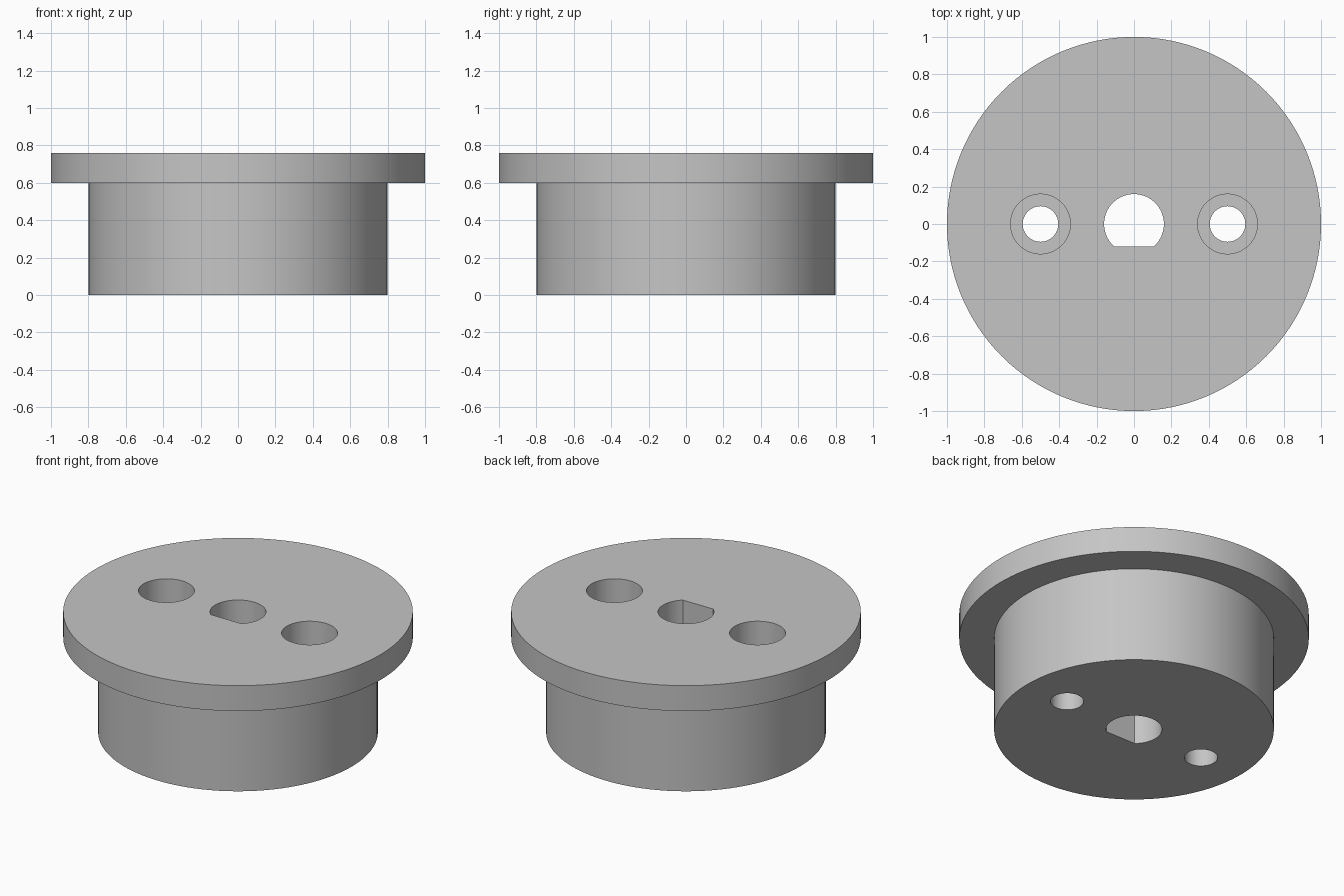
import bpy
import bmesh
import math

if "Cube" in bpy.data.objects:
    bpy.data.objects.remove(bpy.data.objects["Cube"], do_unlink=True)

HEIGHT, FLANGE_BOTTOM = 0.76, 0.60
FLANGE_R, HUB_R = 1.0, 0.80
BORE_R, BORE_FLAT = 0.16, -0.12
SCREW_X, SCREW_R, HEAD_R, HEAD_FLOOR = 0.50, 0.095, 0.16, 0.30
MARGIN = 0.1

grey = bpy.data.materials.new("plain grey")
grey.use_nodes = True
colour = (0.56, 0.56, 0.56, 1)
grey.diffuse_color = colour
grey.node_tree.nodes["Principled BSDF"].inputs["Base Color"].default_value = colour


def finish(name, bm):
    bmesh.ops.recalc_face_normals(bm, faces=bm.faces)
    mesh = bpy.data.meshes.new(name)
    bm.to_mesh(mesh)
    bm.free()
    mesh.materials.append(grey)
    obj = bpy.data.objects.new(name, mesh)
    bpy.context.collection.objects.link(obj)
    return obj


def turned(name, profile, segments, x=0.0):
    """Solid of revolution from (radius, height) points, capped at both ends."""
    bm = bmesh.new()
    angles = [2 * math.pi * i / segments for i in range(segments)]
    rings = [[bm.verts.new((x + r * math.cos(a), r * math.sin(a), z)) for a in angles]
             for r, z in profile]
    for low, high in zip(rings, rings[1:]):
        for i in range(segments):
            j = (i + 1) % segments
            bm.faces.new((low[i], low[j], high[j], high[i]))
    bm.faces.new(rings[0][::-1])
    bm.faces.new(rings[-1])
    return finish(name, bm)


def d_shaft(name, radius, flat_y, segments):
    """Round prism with one flat side."""
    start = math.asin(flat_y / radius)
    sweep = math.pi - 2 * start
    bm = bmesh.new()
    ring = [bm.verts.new((radius * math.cos(start + sweep * i / segments),
                          radius * math.sin(start + sweep * i / segments), -MARGIN))
            for i in range(segments + 1)]
    face = bm.faces.new(ring)
    result = bmesh.ops.extrude_face_region(bm, geom=[face])
    moved = [v for v in result["geom"] if isinstance(v, bmesh.types.BMVert)]
    bmesh.ops.translate(bm, verts=moved, vec=(0, 0, HEIGHT + 2 * MARGIN))
    return finish(name, bm)


# Flanged hub body
body = turned("flanged_hub", [(HUB_R, 0), (HUB_R, FLANGE_BOTTOM),
                              (FLANGE_R, FLANGE_BOTTOM), (FLANGE_R, HEIGHT)], 128)

# D-shaped shaft bore and two counterbored screw holes
cutters = [d_shaft("shaft_bore_cutter", BORE_R, BORE_FLAT, 48)]
for side, x in (("left", SCREW_X), ("right", -SCREW_X)):
    cutters.append(turned(side + "_screw_hole_cutter",
                          [(SCREW_R, -MARGIN), (SCREW_R, HEAD_FLOOR),
                           (HEAD_R, HEAD_FLOOR), (HEAD_R, HEIGHT + MARGIN)], 48, x))

bpy.ops.object.select_all(action="DESELECT")
bpy.context.view_layer.objects.active = body
body.select_set(True)
for cutter in cutters:
    cutter.hide_render = True
    mod = body.modifiers.new(cutter.name, "BOOLEAN")
    mod.operation = "DIFFERENCE"
    mod.solver = "EXACT"
    mod.object = cutter
    bpy.ops.object.modifier_apply(modifier=mod.name)
for cutter in cutters:
    bpy.data.objects.remove(cutter, do_unlink=True)

# Smooth walls, crisp rims
bpy.ops.object.shade_smooth_by_angle(angle=math.radians(30))
